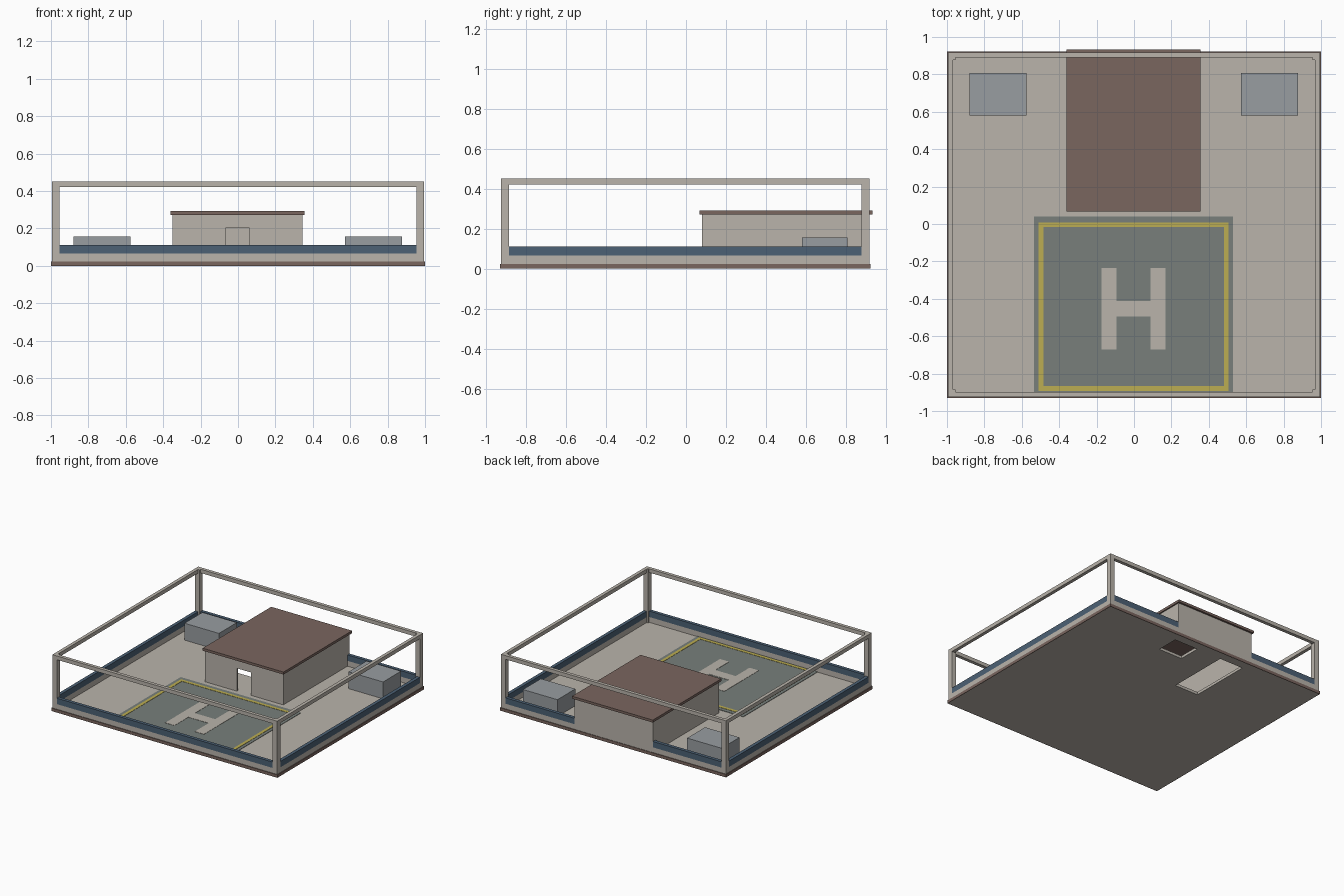
import bpy
import bmesh

if "Cube" in bpy.data.objects:
    bpy.data.objects.remove(bpy.data.objects["Cube"])


def material(name, r, g, b):
    """Flat material from 0-255 sRGB values, stored linear."""
    col = [((c / 255 + 0.055) / 1.055) ** 2.4 for c in (r, g, b)] + [1]
    m = bpy.data.materials.new(name)
    m.use_nodes = True
    m.diffuse_color = col
    m.node_tree.nodes["Principled BSDF"].inputs["Base Color"].default_value = col
    return m


TAN = material("warm_concrete", 186, 180, 171)
BROWN = material("brown_roofing", 122, 102, 95)
BLUE = material("slate_blue", 76, 97, 117)
GREY = material("pad_grey", 120, 127, 123)
YELLOW = material("line_yellow", 188, 174, 82)
STEEL = material("pale_steel", 152, 157, 161)


def boxes(name, mat, *parts):
    """One object made of boxes, each given as (x0, x1, y0, y1, z0, z1)."""
    bm = bmesh.new()
    for x0, x1, y0, y1, z0, z1 in parts:
        verts = bmesh.ops.create_cube(bm, size=1)["verts"]
        for v in verts:
            v.co.x = x1 if v.co.x > 0 else x0
            v.co.y = y1 if v.co.y > 0 else y0
            v.co.z = z1 if v.co.z > 0 else z0
    me = bpy.data.meshes.new(name)
    bm.to_mesh(me)
    bm.free()
    me.materials.append(mat)
    ob = bpy.data.objects.new(name, me)
    bpy.context.collection.objects.link(ob)
    return ob


def ring(x0, x1, y0, y1, w, z0, z1):
    """Four boxes forming a rectangular frame of width w."""
    return [(x0, x1, y0, y0 + w, z0, z1), (x0, x1, y1 - w, y1, z0, z1),
            (x0, x0 + w, y0 + w, y1 - w, z0, z1), (x1 - w, x1, y0 + w, y1 - w, z0, z1)]


# Overall footprint and levels
X, YF, YB = 0.995, -0.926, 0.918
FLOOR, KERB, PARAPET, TOP = 0.022, 0.065, 0.112, 0.45
T, POST = 0.027, 0.04
HX0, HX1, HY0, HY1 = -0.35, 0.345, 0.08, YB

# Deck with a stairwell and a shaft opening inside the house
deck = boxes("deck", TAN, (-X, X, YF, YB, 0, FLOOR))
cutter = boxes("opening_cutter", TAN, (-0.32, -0.11, 0.34, 0.85, -1, 1),
               (0.11, 0.32, 0.67, 0.85, -1, 1))
cutter.hide_render = True
mod = deck.modifiers.new("openings", "BOOLEAN")
mod.object = cutter
mod.operation = "DIFFERENCE"
mod.solver = "EXACT"
bpy.context.view_layer.objects.active = deck
bpy.ops.object.modifier_apply(modifier=mod.name)
bpy.data.objects.remove(cutter)

# Brown trim around the deck edge
boxes("edge_trim", BROWN, *ring(-1, 1, -0.931, 0.923, 0.0049, 0, 0.024))

# Low wall: concrete kerb with a blue band, interrupted by the house at the back
boxes("kerb", TAN, *ring(-X, X, YF, YB, T, FLOOR, KERB))
I = X - POST
boxes("blue_parapet", BLUE,
      (-I, I, YF, YF + T, KERB, PARAPET),
      (-I, HX0, YB - T, YB, KERB, PARAPET),
      (HX1, I, YB - T, YB, KERB, PARAPET),
      *[(min(a, b), max(a, b), YF + POST, YB - POST, KERB, PARAPET)
        for a, b in ((-X, T - X), (X, X - T))])

# Corner posts and top rails
boxes("corner_posts", TAN,
      *[(x, x + POST, y, y + POST, FLOOR, TOP - 0.03)
        for x in (-X, X - POST) for y in (YF, YB - POST)])
boxes("top_rails", TAN, *ring(-X, X, YF, YB, T, TOP - 0.03, TOP))
boxes("post_caps", TAN,
      *[(x, x + POST, y, y + POST, TOP - 0.03, TOP - 0.001)
        for x in (-X, X - POST) for y in (YF, YB - POST)])

# Hollow house with an open doorway
W, EAVE, DOOR = 0.015, 0.272, 0.205
boxes("house_walls", TAN,
      (HX0, HX0 + W, HY0, HY1, FLOOR, EAVE),
      (HX1 - W, HX1, HY0, HY1, FLOOR, EAVE),
      (HX0 + W, HX1 - W, HY1 - W, HY1 + 0.001, FLOOR, EAVE),
      (HX0 + W, -0.065, HY0, HY0 + W, FLOOR, EAVE),
      (0.06, HX1 - W, HY0, HY0 + W, FLOOR, EAVE),
      (-0.065, 0.06, HY0, HY0 + W, DOOR, EAVE))
boxes("house_roof", BROWN, (-0.36, 0.355, 0.068, 0.934, EAVE, 0.292))

# Rooftop machinery
for side, x in (("right", -0.88), ("left", 0.573)):
    boxes("air_unit_" + side, STEEL, (x, x + 0.305, 0.58, 0.807, FLOOR, 0.157))

# Landing pad with painted border and marking
P = FLOOR + 0.003
boxes("landing_pad", GREY, (-0.535, 0.53, YF + T, 0.04, FLOOR, P))
boxes("pad_border", YELLOW, *ring(-0.51, 0.505, -0.892, 0.008, 0.025, P, P + 0.002))
boxes("pad_marking", TAN,
      (-0.175, -0.093, -0.67, -0.235, P, P + 0.002),
      (0.087, 0.168, -0.67, -0.235, P, P + 0.002),
      (-0.093, 0.087, -0.495, -0.412, P, P + 0.002))
